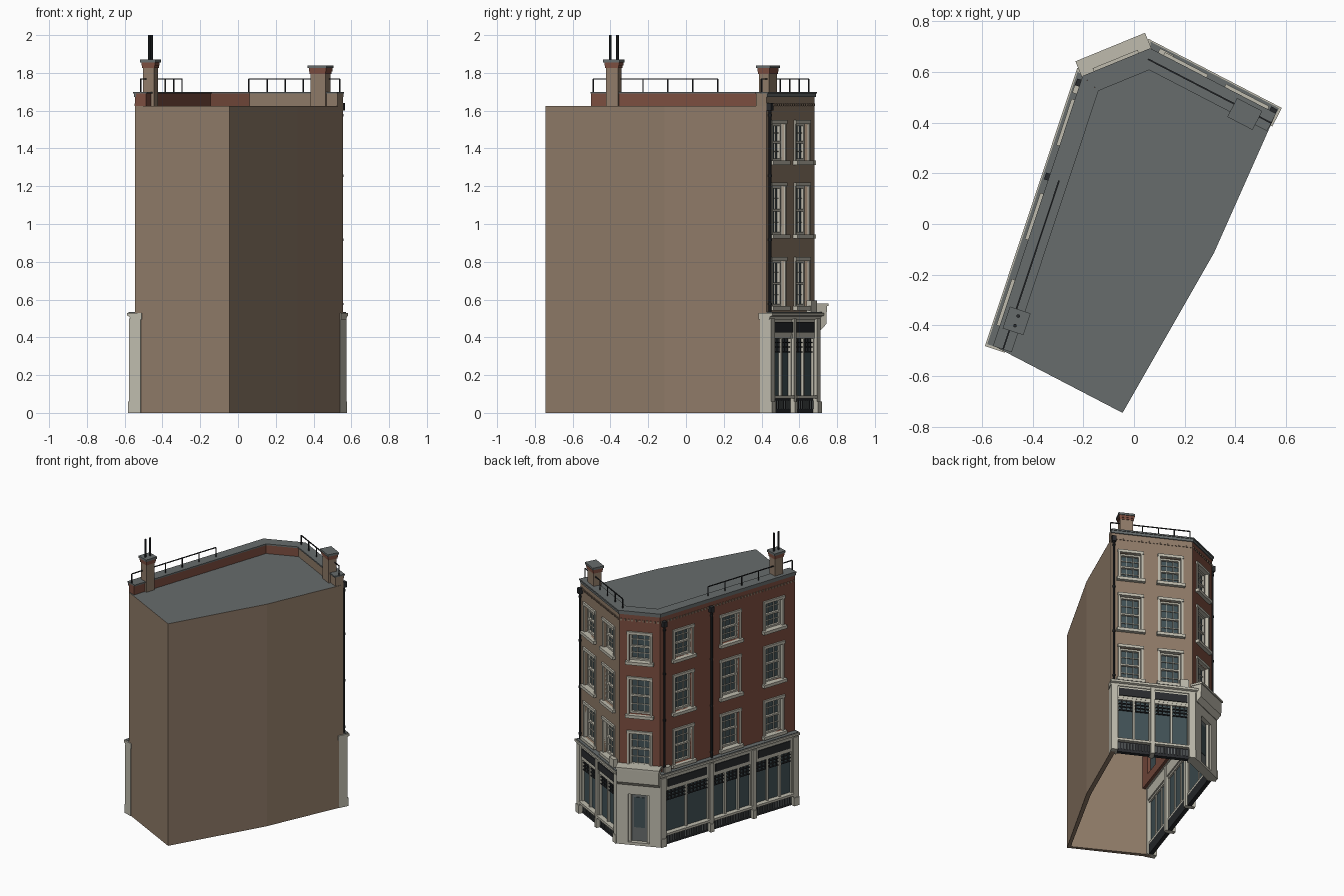
import bpy, bmesh, math
from mathutils import Vector, Matrix

if "Cube" in bpy.data.objects:
    bpy.data.objects.remove(bpy.data.objects["Cube"])

# Footprint, counter-clockwise: back corner, bend, then the three street facades
A, B, C, D, E, F = [Vector(p) for p in ((-.045, -.745), (.315, -.115), (.555, .425),
                                        (.063, .68), (-.193, .575), (-.545, -.485))]
ROOF, PARAPET, WALL_T, K = 1.625, 1.69, .06, .46   # K = mitre slope at the street corners

COLOURS = dict(tan=(.28, .20, .14), red=(.20, .075, .05), stone=(.52, .50, .42),
               slate=(.135, .15, .15), glass=(.055, .085, .095), dark=(.022, .024, .027))
mats = {}
for n, c in COLOURS.items():
    mats[n] = bpy.data.materials.new(n)
    mats[n].diffuse_color = (*c, 1)

parts = {}


def part(name, mat):
    if name not in parts:
        parts[name] = (bmesh.new(), mat)
    return parts[name][0]


class Facade:
    """Local frame: u along the wall, d outward, z up."""
    def __init__(self, p, q, m0, m1):
        self.p, self.L = p, (q - p).length
        self.u = (q - p).normalized()
        self.n = Vector((self.u.y, -self.u.x))
        self.m0, self.m1 = m0, m1

    def at(self, u, d, z):
        v = self.p + self.u * u + self.n * d
        return (v.x, v.y, z)


right, corner, left = Facade(C, D, 0, K), Facade(D, E, K, K), Facade(E, F, K, 0)


def prism(bm, f, u0, u1, profile, m0=0, m1=0):
    """Extrude a (d, z) profile along the facade, with optional mitred ends."""
    a = [bm.verts.new(f.at(u0 - m0 * d, d, z)) for d, z in profile]
    b = [bm.verts.new(f.at(u1 + m1 * d, d, z)) for d, z in profile]
    n = len(a)
    faces = [bm.faces.new(a), bm.faces.new(b[::-1])]
    faces += [bm.faces.new((a[i], b[i], b[(i + 1) % n], a[(i + 1) % n])) for i in range(n)]
    bmesh.ops.recalc_face_normals(bm, faces=faces)


def box(name, mat, f, u0, u1, d0, d1, z0, z1, m0=0, m1=0):
    prism(part(name, mat), f, u0, u1, [(d0, z0), (d1, z0), (d1, z1), (d0, z1)], m0, m1)


def run(name, mat, f, d0, d1, z0, z1):
    box(name, mat, f, 0, f.L, d0, d1, z0, z1, f.m0, f.m1)


def tube(name, mat, x, y, z0, z1, r, n=8):
    bmesh.ops.create_cone(part(name, mat), cap_ends=True, segments=n, radius1=r, radius2=r,
                          depth=z1 - z0, matrix=Matrix.Translation((x, y, (z0 + z1) / 2)))


# Upper walls with window openings
ROWS = [(.565, .805), (.945, 1.20), (1.335, 1.53)]
HW = .07


def wall(name, mat, f, centres):
    bm = part(name, mat)
    us = sorted([0, f.L] + [c + s * HW for c in centres for s in (-1, 1)])
    zs = [.5] + [z for r in ROWS for z in r] + [PARAPET]
    for i in range(len(us) - 1):
        for j in range(len(zs) - 1):
            if i % 2 and j % 2:
                continue
            bm.faces.new([bm.verts.new(f.at(u, 0, z)) for u, z in
                          ((us[i], zs[j]), (us[i + 1], zs[j]), (us[i + 1], zs[j + 1]), (us[i], zs[j + 1]))])
    bmesh.ops.remove_doubles(bm, verts=bm.verts, dist=1e-4)


def window(f, c, z0, z1):
    s, a, b = "window_surrounds", c - HW, c + HW
    for u in (a - .016, b):
        box(s, "stone", f, u, u + .016, -.02, .008, z0, z1)
    box(s, "stone", f, a - .018, b + .018, -.02, .012, z1, z1 + .02)
    box("window_sills", "stone", f, a - .026, b + .026, -.03, .025, z0 - .022, z0)
    box("window_glass", "glass", f, a, b, -.04, -.034, z0, z1)
    w = "sash_frames"
    for u in (a, b - .012):
        box(w, "stone", f, u, u + .012, -.034, -.018, z0, z1)
    mid = (z0 + z1) / 2
    for z in (z0, mid - .006, z1 - .012):
        box(w, "stone", f, a, b, -.034, -.017, z, z + .012)
    for k in (1, 2):
        u = a + 2 * HW * k / 3
        box(w, "stone", f, u - .002, u + .002, -.034, -.026, z0, z1)
    for z in ((z0 + mid) / 2, (z1 + mid) / 2):
        box(w, "stone", f, a, b, -.034, -.026, z - .002, z + .002)


for nm, mat, f, fr in (("right_wall", "tan", right, (.24, .73)), ("corner_wall", "red", corner, (.5,)),
                       ("left_wall", "red", left, (.17, .52, .84))):
    cs = [k * f.L for k in fr]
    wall(nm, mat, f, cs)
    for c in cs:
        for z0, z1 in ROWS:
            window(f, c, z0, z1)
    # Dentil course, coping and shop cornice
    n = int(f.L / .025)
    for i in range(n):
        u = (i + .25) * f.L / n
        box("dentils", mat, f, u, u + .012, -.005, .006, 1.625, 1.638)
    run("coping", "slate", f, -.066, .012, PARAPET, 1.70)
    run("coping_band", "slate", f, -.005, .007, 1.672, PARAPET)
    if f is not corner:
        prism(part("shop_cornice", "stone"), f, -.01, f.L + .01,
              [(-.04, .495), (.022, .495), (.028, .51), (.042, .515), (.042, .53), (-.04, .53)], f.m0, f.m1)
        box("cornice_flashing", "slate", f, 0, f.L, -.005, .036, .53, .535, f.m0, f.m1)

# Plain party walls and flat roof
bm = part("back_walls", "tan")
vs = [[bm.verts.new((p.x, p.y, z)) for z in (0, ROOF)] for p in (F, A, B, C)]
for p, q in zip(vs, vs[1:]):
    bm.faces.new((p[0], q[0], q[1], p[1]))
bm = part("roof", "slate")
bm.faces.new([bm.verts.new((p.x, p.y, ROOF + .001)) for p in (A, B, C, D, E, F)])


# Shopfronts
def bay(f, u0, u1, lights=2):
    w = u1 - u0
    box("stall_risers", "dark", f, u0, u1, -.02, .008, 0, .075)
    n = int(w / .02)
    for i in range(n):
        u = u0 + (i + .5) * w / n
        box("riser_grilles", "slate", f, u - .003, u + .003, .008, .013, .02, .065)
    box("shop_sills", "stone", f, u0, u1, -.02, .034, .075, .092)
    box("shop_glass", "glass", f, u0, u1, -.008, -.002, .09, .40)
    box("shop_frames", "stone", f, u0, u1, -.02, .015, .395, .42)
    for i in range(lights + 1):
        u = u0 + w * i / lights
        box("shop_frames", "stone", f, max(u0, u - .007), min(u1, u + .007), -.015, .014, .09, .40)
    for z in (.32, .345, .37):
        box("transom_lattice", "dark", f, u0, u1, -.002, .008, z, z + .006)
    n = max(4, int(w / .028))
    for i in range(1, n):
        u = u0 + w * i / n
        box("transom_lattice", "dark", f, u - .003, u + .003, -.002, .007, .32, .395)


def fascia(f, u0, u1):
    box("fascia_boards", "stone", f, u0, u1, -.03, .016, .41, .497)
    box("fascia_signs", "dark", f, u0 + .02, u1 - .02, .01, .022, .425, .48)


def pilaster(f, u0, u1, m0=0, m1=0):
    box("pilasters", "stone", f, u0, u1, -.035, .03, 0, .5, m0, m1)
    box("pilaster_bases", "stone", f, u0, u1, -.035, .036, 0, .06, m0, m1)


L = right.L
pilaster(right, -.005, .04)
pilaster(right, L - .03, L, 0, K)
pilaster(right, L / 2 - .014, L / 2 + .014)
bay(right, .04, L / 2 - .014)
bay(right, L / 2 + .014, L - .03)
fascia(right, .03, L - .02)
box("fascia_boards", "stone", right, L / 2 - .02, L / 2 + .02, 0, .02, .395, .42)

L = left.L
cuts = [.0, .365 * L, .68 * L, L]
pilaster(left, 0, .03, K, 0)
pilaster(left, L - .035, L + .01)
for c in cuts[1:3]:
    pilaster(left, c - .016, c + .016)
for i in range(3):
    a = cuts[i] + (.03 if i == 0 else .016)
    b = cuts[i + 1] - (.035 if i == 2 else .016)
    bay(left, a, b, 2 if i == 0 else 3)
    fascia(left, a, b)

# Corner entrance: stone piers, recessed door and projecting blank sign
L, a, b = corner.L, corner.L * .24, corner.L * .76
box("entrance_surround", "stone", corner, 0, a, -.035, .03, 0, .5, K, 0)
box("entrance_surround", "stone", corner, b, L, -.035, .03, 0, .5, 0, K)
box("entrance_surround", "stone", corner, a, b, -.035, .03, .37, .5)
box("door_step", "stone", corner, a, b, -.035, .03, 0, .02)
for u in (a, b - .018):
    box("door_frame", "stone", corner, u, u + .018, -.02, .018, .02, .37)
box("door", "slate", corner, a, b, -.02, .0, .02, .37)
box("door_glass", "glass", corner, a + .035, b - .035, -.01, .004, .12, .34)
prism(part("corner_sign", "stone"), corner, -.005, L + .005,
      [(-.01, .44), (.035, .44), (.066, .47), (.07, .578), (-.01, .578)])
box("corner_sign_cap", "stone", corner, -.01, L + .01, -.01, .076, .565, .58)
box("sign_consoles", "stone", right, right.L - .09, right.L - .03, 0, .03, .53, .595)
box("sign_consoles", "stone", left, .02, .07, 0, .03, .53, .575)

# Downpipes with hoppers and collars
for f, u in ((left, .025), (left, .372 * left.L), (right, .016)):
    x, y, _ = f.at(u, .014, 0)
    tube("downpipes", "dark", x, y, .53, 1.63, .0075)
    for z in (.57, .91, 1.25, 1.57):
        tube("pipe_collars", "dark", x, y, z, z + .012, .0105)
    box("hoppers", "dark", f, u - .014, u + .014, 0, .028, 1.60, 1.64)


# Roof railings
def railing(f, u0, u1, n):
    box("railings", "dark", f, u0, u1, -.033, -.027, 1.765, 1.771)
    for i in range(n + 1):
        u = u0 + (u1 - u0) * i / n
        box("railings", "dark", f, u - .003, u + .003, -.033, -.027, 1.69, 1.768)


railing(right, .003, right.L - .01, 5)
railing(left, .375 * left.L, left.L - .003, 5)


# Chimneys
def chimney(f, x, y, w, d, top):
    r = Vector((x, y)) - f.p
    u, v = r.dot(f.u), r.dot(f.n)

    def layer(nm, mat, g, z0, z1):
        box(nm, mat, f, u - w / 2 - g, u + w / 2 + g, v - d / 2 - g, v + d / 2 + g, z0, z1)
    layer("chimney_stacks", "tan", 0, ROOF, top - .02)
    layer("chimney_bands", "red", .004, top - .045, top - .032)
    layer("chimney_bands", "red", .007, top - .032, top - .015)
    layer("chimney_caps", "slate", .012, top - .015, top)
    return u, v


chimney(right, .437, .434, .088, .06, 1.84)
u, v = chimney(left, -.463, -.382, .066, .062, 1.87)
for s in (-.02, .02):
    x, y, _ = left.at(u + s, v, 0)
    tube("chimney_pots", "dark", x, y, 1.87, 2.0, .007, 10)

# Turn every part into an object
for name, (bm, mat) in parts.items():
    me = bpy.data.meshes.new(name)
    bm.to_mesh(me)
    bm.free()
    me.materials.append(mats[mat])
    ob = bpy.data.objects.new(name, me)
    bpy.context.collection.objects.link(ob)
    if name in ("right_wall", "corner_wall", "left_wall", "back_walls"):
        m = ob.modifiers.new("thickness", "SOLIDIFY")
        m.thickness = .03 if name == "back_walls" else WALL_T
        m.offset = -1

for m in bpy.data.materials:
    if m.users and not m.is_grease_pencil:
        m.use_nodes = True
        m.node_tree.nodes["Principled BSDF"].inputs["Base Color"].default_value = m.diffuse_color
